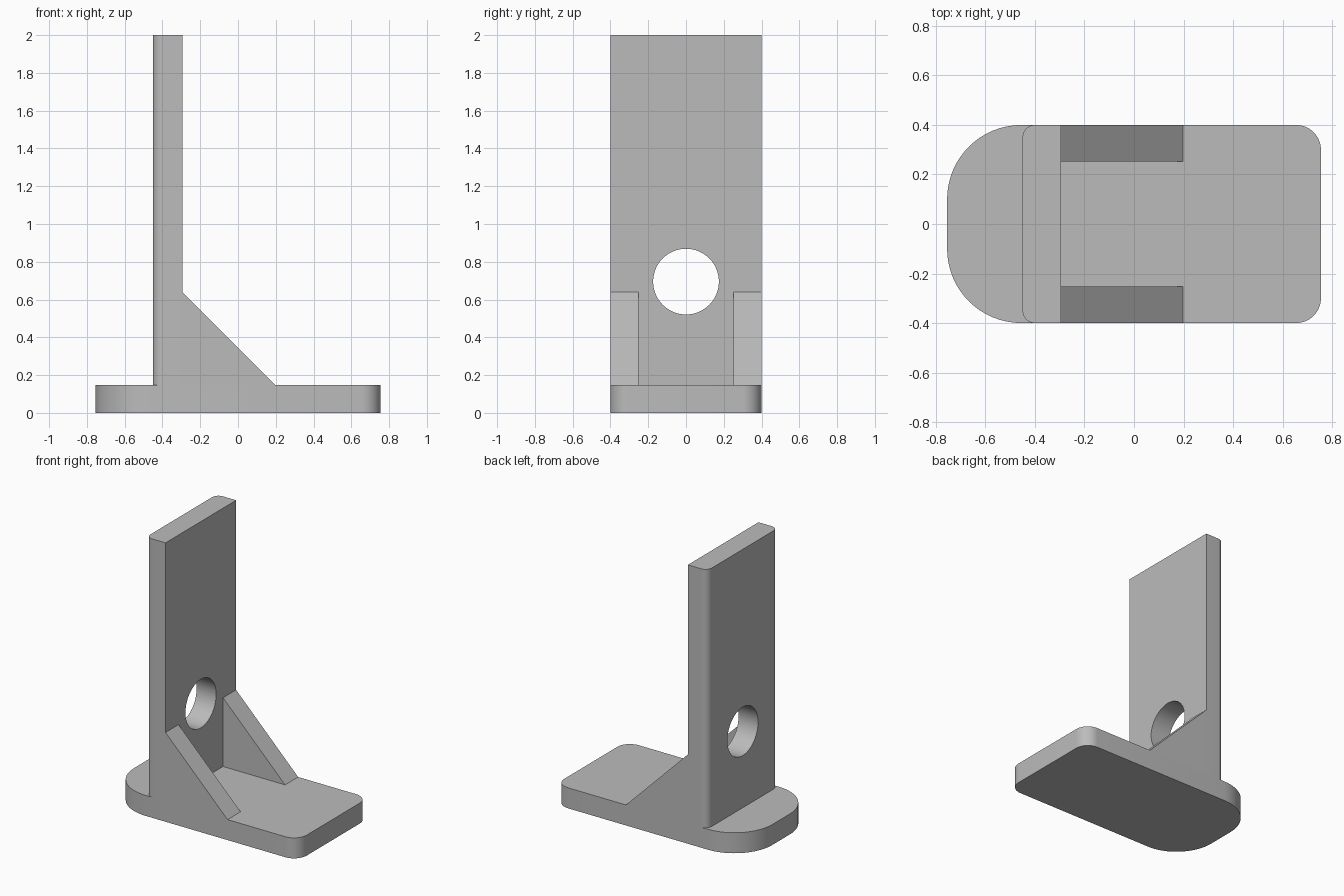
import bpy
import bmesh
from math import cos, sin, pi, radians
from mathutils import Vector

cube = bpy.data.objects.get("Cube")
if cube:
    bpy.data.objects.remove(cube, do_unlink=True)

# Single plain grey finish
grey = bpy.data.materials.new("plain grey")
grey.use_nodes = True
colour = (0.5, 0.5, 0.5, 1)
grey.diffuse_color = colour
grey.node_tree.nodes["Principled BSDF"].inputs["Base Color"].default_value = colour

BASE_TOP = 0.147
HALF_WIDTH = 0.4
WALL_BACK, WALL_FRONT = -0.45, -0.295


def extrude(name, outline, offset):
    """Make a solid by sweeping a flat outline along an offset."""
    bm = bmesh.new()
    face = bm.faces.new([bm.verts.new(p) for p in outline])
    swept = bmesh.ops.extrude_face_region(bm, geom=[face])
    moved = [v for v in swept["geom"] if isinstance(v, bmesh.types.BMVert)]
    bmesh.ops.translate(bm, verts=moved, vec=Vector(offset))
    bmesh.ops.recalc_face_normals(bm, faces=bm.faces)
    mesh = bpy.data.meshes.new(name)
    bm.to_mesh(mesh)
    bm.free()
    mesh.materials.append(grey)
    obj = bpy.data.objects.new(name, mesh)
    bpy.context.collection.objects.link(obj)
    return obj


def rounded_outline(x0, x1, z, r0, r1, steps=16):
    """Rectangle with corner radius r0 at the x0 end and r1 at the x1 end."""
    corners = [(x1, 1, 1, r1), (x0, -1, 1, r0), (x0, -1, -1, r0), (x1, 1, -1, r1)]
    points = []
    for i, (x, sx, sy, r) in enumerate(corners):
        for k in range(steps + 1 if r else 1):
            a = (i + k / steps) * pi / 2
            points.append((x - sx * r + r * cos(a), sy * (HALF_WIDTH - r) + r * sin(a), z)
                          if r else (x, sy * HALF_WIDTH, z))
    return points


def activate(obj):
    bpy.ops.object.select_all(action="DESELECT")
    obj.select_set(True)
    bpy.context.view_layer.objects.active = obj


# Foot plate and upright
base = extrude("base_plate", rounded_outline(-0.755, 0.755, 0, 0.3, 0.1), (0, 0, BASE_TOP))
wall = extrude("upright_plate", rounded_outline(WALL_BACK, WALL_FRONT, BASE_TOP, 0.05, 0),
               (0, 0, 2 - BASE_TOP))

# Round hole through the upright
circle = [(-0.6, 0.174 * cos(i * pi / 32), 0.695 + 0.174 * sin(i * pi / 32)) for i in range(64)]
cutter = extrude("hole_cutter", circle, (0.5, 0, 0))
cutter.hide_render = True
cut = wall.modifiers.new("hole", "BOOLEAN")
cut.operation = "DIFFERENCE"
cut.solver = "EXACT"
cut.object = cutter
activate(wall)
bpy.ops.object.modifier_apply(modifier=cut.name)
bpy.data.objects.remove(cutter, do_unlink=True)

# Triangular braces on both edges
parts = [base, wall]
for side, name in ((1, "left_brace"), (-1, "right_brace")):
    y = side * HALF_WIDTH
    triangle = [(WALL_FRONT, y, BASE_TOP), (0.197, y, BASE_TOP), (WALL_FRONT, y, 0.64)]
    parts.append(extrude(name, triangle, (0, -side * 0.148, 0)))

for part in parts:
    activate(part)
    bpy.ops.object.shade_smooth_by_angle(angle=radians(30))
